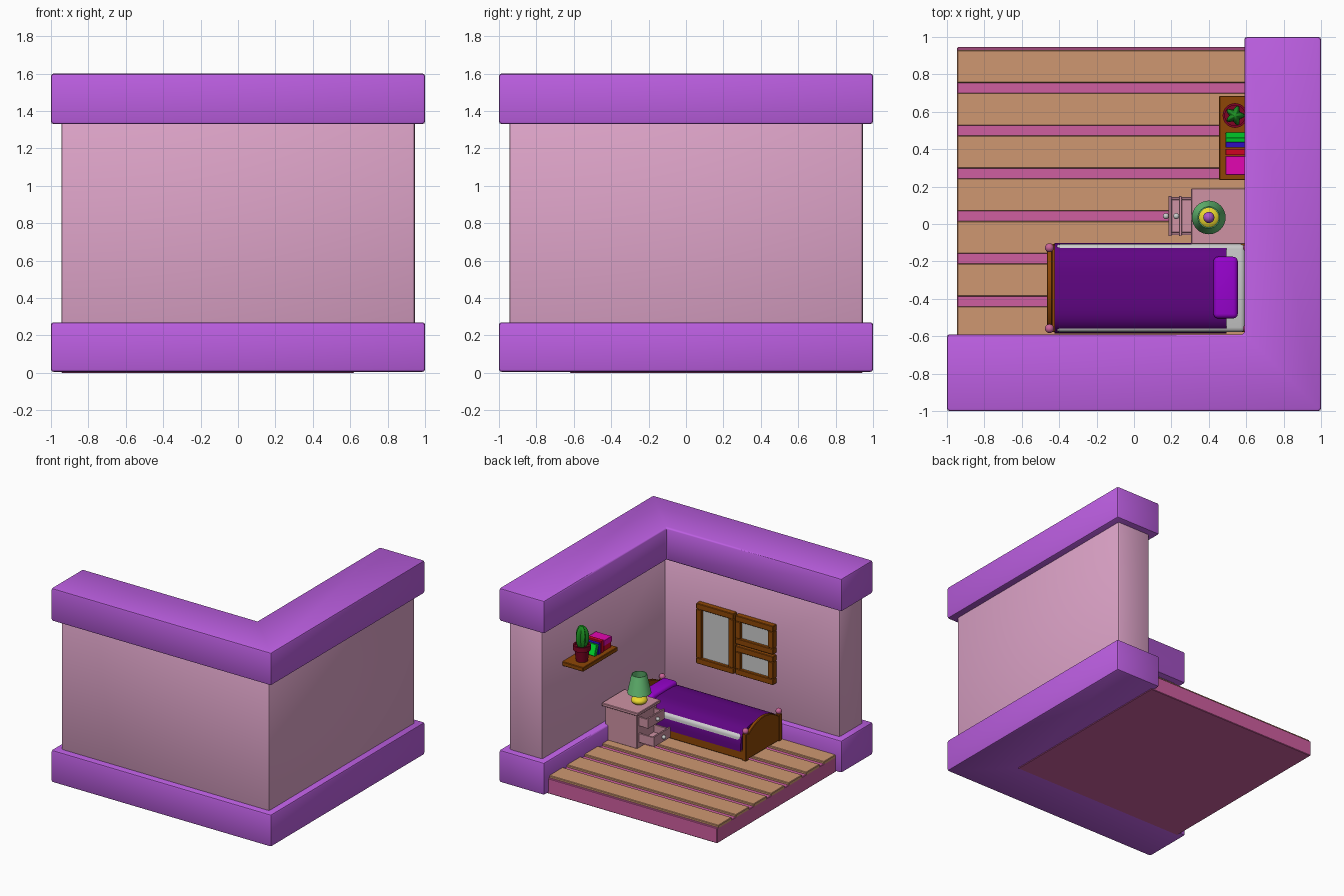
import bpy, bmesh, math
from mathutils import Matrix, Vector

if "Cube" in bpy.data.objects:
    bpy.data.objects.remove(bpy.data.objects["Cube"])


def material(name, r, g, b):
    m = bpy.data.materials.new(name)
    m.diffuse_color = [(c / 255) ** 2.2 for c in (r, g, b)] + [1]
    m.use_nodes = True
    m.node_tree.nodes["Principled BSDF"].inputs["Base Color"].default_value = m.diffuse_color
    return m


PURPLE = material("trim_purple", 187, 95, 225)
PINK = material("wall_pink", 222, 163, 200)
FLOOR = material("floor_pink", 205, 95, 158)
PLANK = material("plank_tan", 205, 150, 112)
WOOD = material("wood_brown", 140, 72, 14)
STAND = material("stand_pink", 205, 145, 162)
BLANKET = material("blanket_purple", 96, 14, 130)
PILLOW = material("pillow_violet", 150, 10, 205)
KNOB = material("knob_pink", 200, 100, 150)
GREEN = material("shade_green", 105, 195, 120)
YELLOW = material("lamp_yellow", 235, 215, 50)
BULB = material("bulb_purple", 165, 85, 200)
POT = material("pot_red", 125, 10, 40)
CACTUS = material("cactus_green", 35, 145, 40)
LIME = material("book_green", 0, 225, 50)
BLUE = material("book_blue", 50, 20, 190)
RED = material("book_red", 205, 10, 40)
MAGENTA = material("book_magenta", 225, 15, 175)


def finish(bm, name, mat=None, bevel=0, segments=2, angle=35):
    """Bevel sharp edges, mark them for smooth shading, and link the object."""
    bmesh.ops.recalc_face_normals(bm, faces=bm.faces)
    if bevel:
        sharp = [e for e in bm.edges if e.calc_face_angle(0) > math.radians(50)]
        bmesh.ops.bevel(bm, geom=sharp, offset=bevel, segments=segments,
                        profile=0.5, affect='EDGES', clamp_overlap=True)
    for f in bm.faces:
        f.smooth = True
    for e in bm.edges:
        e.smooth = e.calc_face_angle(0) < math.radians(angle)
    me = bpy.data.meshes.new(name)
    bm.to_mesh(me)
    bm.free()
    if mat:
        me.materials.append(mat)
    ob = bpy.data.objects.new(name, me)
    bpy.context.collection.objects.link(ob)
    return ob


def boxes(name, spans, mat=None, bevel=0.004, segments=1):
    bm = bmesh.new()
    for x0, x1, y0, y1, z0, z1 in spans:
        m = (Matrix.Translation(((x0 + x1) / 2, (y0 + y1) / 2, (z0 + z1) / 2))
             @ Matrix.Diagonal((x1 - x0, y1 - y0, z1 - z0, 1)))
        bmesh.ops.create_cube(bm, size=1, matrix=m)
    return finish(bm, name, mat, bevel, segments)


def prism(name, pts, lo, hi, axis, mat, bevel=0.0, segments=2):
    """Extrude a profile: (x, y) along z, or (y, z) along x."""
    bm = bmesh.new()
    put = (lambda a, b, t: (a, b, t)) if axis == 'z' else (lambda a, b, t: (t, a, b))
    face = bm.faces.new([bm.verts.new(put(a, b, lo)) for a, b in pts])
    ext = bmesh.ops.extrude_face_region(bm, geom=[face])
    move = Vector(put(0, 0, hi - lo))
    bmesh.ops.translate(bm, vec=move,
                        verts=[v for v in ext['geom'] if isinstance(v, bmesh.types.BMVert)])
    return finish(bm, name, mat, bevel, segments)


def lathe(name, profile, x, y, mat, steps=32, lobes=0):
    """Revolve (radius, z) points; lobes adds vertical ribs."""
    bm = bmesh.new()
    rings = []
    for r, z in profile:
        ring = []
        for i in range(steps):
            a = 2 * math.pi * i / steps
            k = r * (0.8 + 0.2 * math.cos(lobes * a)) if lobes else r
            ring.append(bm.verts.new((x + k * math.cos(a), y + k * math.sin(a), z)))
        rings.append(ring)
    for lower, upper in zip(rings, rings[1:]):
        for i in range(steps):
            j = (i + 1) % steps
            bm.faces.new((lower[i], lower[j], upper[j], upper[i]))
    bmesh.ops.remove_doubles(bm, verts=bm.verts, dist=0.0001)
    return finish(bm, name, mat, angle=50)


def ball(name, x, y, z, r, mat=None, squash=1):
    bm = bmesh.new()
    m = Matrix.Translation((x, y, z)) @ Matrix.Diagonal((1, 1, squash, 1))
    bmesh.ops.create_uvsphere(bm, u_segments=20, v_segments=12, radius=r, matrix=m)
    return finish(bm, name, mat)


def corner(o, i):
    return [(-o, -o), (o, -o), (o, o), (i, o), (i, -i), (-o, -i)]


# L-shaped walls with chunky trim
prism("wall_base_trim", corner(1, 0.59), 0.005, 0.27, 'z', PURPLE, 0.014)
prism("wall", corner(0.945, 0.645), 0.25, 1.35, 'z', PINK, 0.014)
prism("wall_top_trim", corner(1, 0.59), 1.33, 1.6, 'z', PURPLE, 0.014)

# floor
boxes("floor_base", [(-0.945, 0.62, -0.62, 0.945, 0, 0.125)], FLOOR)
for i in range(7):
    y = 0.93 - 0.2285 * i
    boxes(f"floor_plank_{i + 1}", [(-0.945, 0.62, max(y - 0.175, -0.62), y, 0.115, 0.143)], PLANK)

# windows on the front wall
for n, (x0, x1, z0, z1) in enumerate([(-0.01, 0.33, 0.55, 1.045),
                                      (-0.37, -0.025, 0.805, 1.04),
                                      (-0.37, -0.025, 0.555, 0.79)], 1):
    w = 0.048
    boxes(f"window_frame_{n}", [(x0, x1, -0.66, -0.60, z0, z0 + w), (x0, x1, -0.66, -0.60, z1 - w, z1),
                                (x0, x0 + w, -0.66, -0.60, z0 + w, z1 - w),
                                (x1 - w, x1, -0.66, -0.60, z0 + w, z1 - w)], WOOD)
    boxes(f"window_pane_{n}", [(x0 + 0.03, x1 - 0.03, -0.66, -0.625, z0 + 0.03, z1 - 0.03)], None, 0)

# bed: arched end boards, posts, rails, mattress
mid, half = -0.343, 0.215
arch = [(mid - half, 0.15), (mid + half, 0.15)]
for i in range(17):
    t = 1 - i / 8
    arch.append((mid + half * t, 0.335 + 0.09 * math.cos(t * math.pi / 2) ** 0.8
                 if abs(t) < 0.999 else 0.335))
for end, x in (("foot", -0.452), ("head", 0.607)):
    prism(f"{end}board", arch, x - 0.014, x + 0.014, 'x', WOOD, 0.004, 1)
    for side, s in (("left", 1), ("right", -1)):
        y = mid + s * 0.216
        boxes(f"{end}_post_{side}", [(x - 0.018, x + 0.018, y - 0.018, y + 0.018, 0.143, 0.365)], WOOD)
        ball(f"{end}_post_ball_{side}", x, y, 0.383, 0.024, KNOB)
boxes("bed_rails", [(-0.44, 0.6, mid - 0.235, mid + 0.235, 0.15, 0.225)], WOOD)
boxes("mattress", [(-0.42, 0.595, mid - 0.235, mid + 0.235, 0.215, 0.345)], None, 0.025, 3)

# rounded blanket
cover = []
for i in range(33):
    a = math.pi * i / 32
    c, s = math.cos(a), math.sin(a)
    cover.append((mid + 0.242 * math.copysign(abs(c) ** 0.6, c), 0.215 + 0.18 * s ** 0.6))
prism("blanket", cover, -0.425, 0.495, 'x', BLANKET)
boxes("pillow", [(0.425, 0.555, -0.505, -0.175, 0.345, 0.42)], PILLOW, 0.025, 4)

# nightstand with two open drawers
boxes("nightstand_body", [(0.325, 0.615, -0.085, 0.17, 0.14, 0.425)], STAND)
boxes("nightstand_top", [(0.305, 0.635, -0.107, 0.19, 0.42, 0.445)], STAND)
for name, x, z in (("upper", 0.24, 0.32), ("lower", 0.185, 0.185)):
    y0, y1, h = -0.06, 0.145, 0.085
    boxes(f"{name}_drawer", [(x, x + 0.015, y0 - 0.005, y1 + 0.005, z, z + h),
                             (x + 0.015, 0.34, y0, y0 + 0.014, z, z + h - 0.01),
                             (x + 0.015, 0.34, y1 - 0.014, y1, z, z + h - 0.01),
                             (x + 0.015, 0.34, y0 + 0.014, y1 - 0.014, z, z + 0.014)], STAND, 0.002)
    ball(f"{name}_drawer_knob", x - 0.014, 0.042, z + 0.045, 0.016)

# table lamp
lx, ly = 0.4, 0.035
ball("lamp_base", lx, ly, 0.475, 0.062, YELLOW, 0.55)
lathe("lamp_stem", [(0, 0.49), (0.014, 0.49), (0.014, 0.58), (0, 0.58)], lx, ly, YELLOW, 16)
ball("lamp_bulb", lx, ly, 0.595, 0.03, BULB)
lathe("lamp_shade", [(0.084, 0.535), (0.09, 0.535), (0.058, 0.685), (0.052, 0.685), (0.084, 0.535)],
      lx, ly, GREEN)

# wall shelf with a potted cactus and books
boxes("shelf", [(0.455, 0.66, 0.235, 0.685, 0.935, 0.97)], WOOD)
px, py = 0.54, 0.58
lathe("plant_pot", [(0, 0.97), (0.045, 0.97), (0.056, 1.06), (0.066, 1.06), (0.066, 1.1),
                    (0.054, 1.1), (0.054, 1.085), (0, 1.085)], px, py, POT)
body = [(0.054 * math.sin(math.pi * i / 12), 1.16 - 0.098 * math.cos(math.pi * i / 12)) for i in range(13)]
lathe("cactus", body, px, py, CACTUS, 40, 5)
leaning = boxes("book_green", [(-0.055, 0.095, -0.015, 0.015, 0, 0.09)], LIME, 0.002)
leaning.location = (0.545, 0.475, 0.975)
leaning.rotation_euler.x = math.radians(18)
boxes("book_blue", [(0.49, 0.635, 0.408, 0.438, 0.97, 1.06)], BLUE, 0.002)
boxes("book_red_upright", [(0.49, 0.635, 0.368, 0.402, 0.97, 1.07)], RED, 0.002)
boxes("book_red_flat", [(0.495, 0.635, 0.262, 0.362, 0.97, 1.015)], RED, 0.002)
boxes("book_magenta", [(0.49, 0.635, 0.262, 0.364, 1.015, 1.06)], MAGENTA, 0.002)
